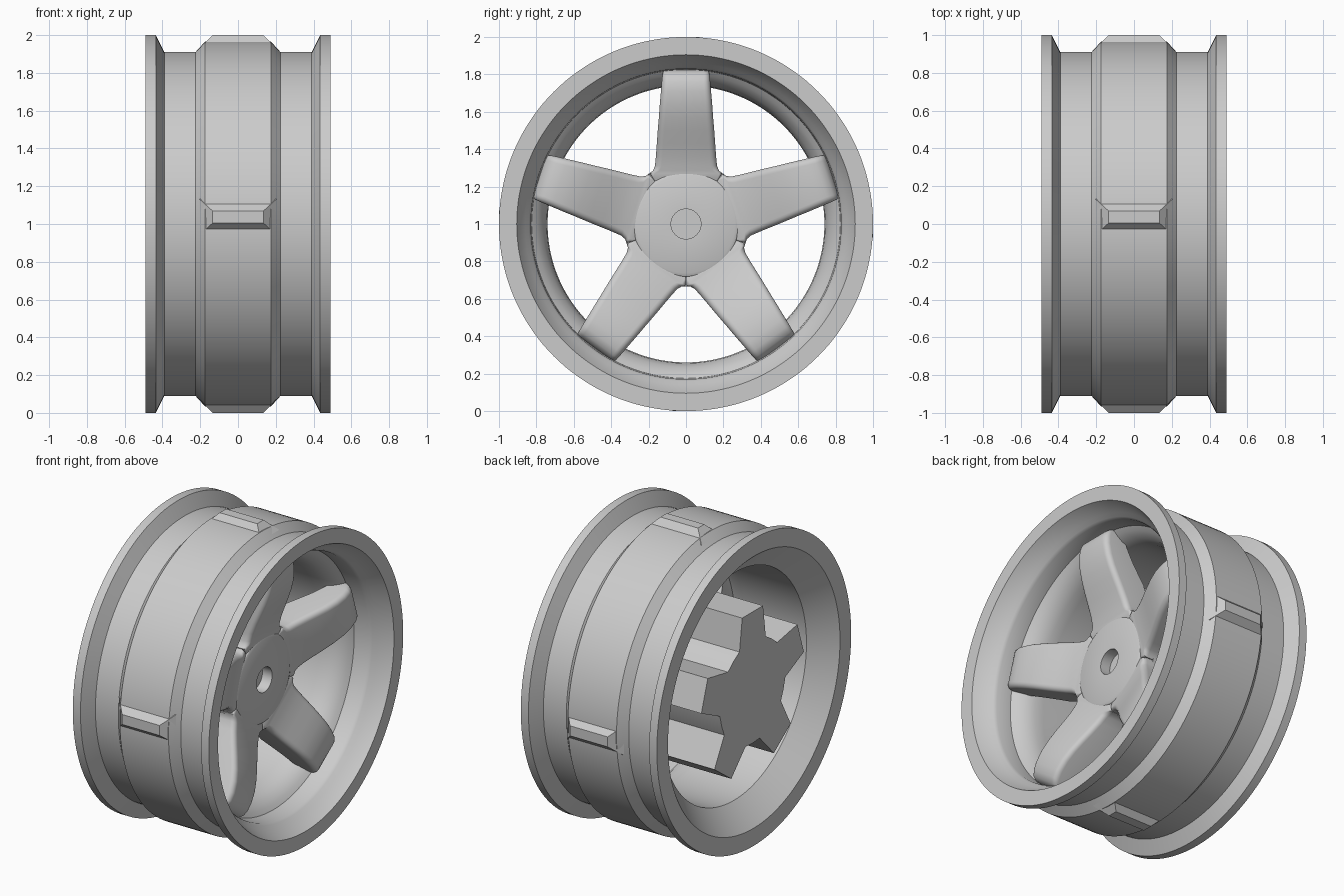
import bpy, bmesh, math
from mathutils import Vector

if "Cube" in bpy.data.objects:
    bpy.data.objects.remove(bpy.data.objects["Cube"], do_unlink=True)

grey = bpy.data.materials.new("light grey metal")
grey.use_nodes = True
colour = (0.6, 0.6, 0.6, 1)
grey.diffuse_color = colour
grey.node_tree.nodes["Principled BSDF"].inputs["Base Color"].default_value = colour


def place(x, out, side, angle):
    """Axle position, distance outwards and sideways offset at an angle about the axle."""
    c, s = math.cos(angle), math.sin(angle)
    return Vector((x, out * c - side * s, 1 + out * s + side * c))


def finish(bm, name, sharp=30):
    bmesh.ops.remove_doubles(bm, verts=bm.verts, dist=1e-5)
    bmesh.ops.recalc_face_normals(bm, faces=bm.faces)
    mesh = bpy.data.meshes.new(name)
    bm.to_mesh(mesh)
    bm.free()
    mesh.materials.append(grey)
    ob = bpy.data.objects.new(name, mesh)
    bpy.context.collection.objects.link(ob)
    bpy.ops.object.select_all(action='DESELECT')
    ob.select_set(True)
    bpy.context.view_layer.objects.active = ob
    bpy.ops.object.shade_smooth_by_angle(angle=math.radians(sharp))
    return ob


def loft(bm, sections, close_ends=True):
    """Join closed sections of equal length."""
    rings = [[bm.verts.new(p) for p in sec] for sec in sections]
    n = len(rings[0])
    for a, b in zip(rings, rings[1:]):
        for i in range(n):
            j = (i + 1) % n
            bm.faces.new((a[i], a[j], b[j], b[i]))
    if close_ends:
        bm.faces.new(rings[0])
        bm.faces.new(rings[-1])


def lathe(name, profile, steps=144):
    bm = bmesh.new()
    sections = [[place(x, r, 0, math.tau * k / steps) for x, r in profile]
                for k in range(steps + 1)]
    loft(bm, sections, close_ends=False)
    return finish(bm, name)


# Rim: outer barrel with flanges and raised band, then the inside
outer_half = [(0.225, 0.91), (0.39, 0.91), (0.435, 1.0), (0.49, 1.0)]
band = [(-0.175, 0.965), (0.175, 0.965)]
outer = [(-x, r) for x, r in reversed(outer_half)] + band + outer_half
inside = [(0.49, 0.905), (0.40, 0.86), (0.38, 0.84), (0.36, 0.83), (0.26, 0.825),
          (0.24, 0.80), (0.20, 0.765), (0.14, 0.745), (0.08, 0.74),
          (-0.35, 0.74), (-0.49, 0.885)]
lathe("rim", outer + inside)

# Four bars across the raised band, set slightly off centre
bm = bmesh.new()
for k in range(4):
    sections = []
    for r in (0.93, 1.0):
        grow = 1.0 - r
        hx, hw = 0.135 + grow, 0.0325 + grow * 0.9
        sections.append([place(sx * hx, r, sw * hw - 0.037, k * math.pi / 2)
                         for sx, sw in ((-1, -1), (1, -1), (1, 1), (-1, 1))])
    loft(bm, sections)
finish(bm, "band_bars")

# Hub face with a blind axle hole
lathe("hub_face", [(0.05, 0.0001), (0.10, 0.0001), (0.10, 0.08), (0.19, 0.08),
                   (0.19, 0.262), (0.183, 0.278), (0.165, 0.29), (0.05, 0.29)], 72)

spoke_angles = [math.pi / 2 + k * math.tau / 5 for k in range(5)]

# Star-shaped core behind the spokes
valley = math.pi / 5
star = []
for a in spoke_angles:
    for out, side in ((0.31, -0.135), (0.52, -0.107), (0.52, 0.107), (0.31, 0.135)):
        star.append((out, side, a))
    star.append((0.335, 0, a + valley))
bm = bmesh.new()
loft(bm, [[place(x, *p) for p in star] for x in (-0.48, 0.12)])
finish(bm, "star_core")

# Spoke stations: distance out, half width, front, back, edge rounding
stations = [
    (0.20, 0.145, 0.165, 0.04, 0.002),
    (0.245, 0.178, 0.182, 0.04, 0.01),
    (0.27, 0.194, 0.188, 0.04, 0.025),
    (0.285, 0.177, 0.193, 0.04, 0.035),
    (0.31, 0.166, 0.20, 0.04, 0.035),
    (0.36, 0.161, 0.215, 0.04, 0.035),
    (0.43, 0.156, 0.243, 0.04, 0.035),
    (0.50, 0.151, 0.273, 0.05, 0.035),
    (0.57, 0.145, 0.30, 0.09, 0.035),
    (0.64, 0.140, 0.32, 0.13, 0.035),
    (0.71, 0.134, 0.328, 0.16, 0.035),
    (0.76, 0.130, 0.325, 0.18, 0.035),
    (0.795, 0.126, 0.31, 0.19, 0.03),
    (0.815, 0.122, 0.285, 0.19, 0.03),
    (0.825, 0.116, 0.25, 0.19, 0.02),
]


def spoke_section(out, half, front, back, soft, angle):
    corner = []
    for i in range(6):
        t = i / 5 * math.pi / 2
        corner.append((half - soft + soft * math.cos(t), front - soft + soft * math.sin(t)))
    right = [(half, back)] + corner
    points = right + [(-w, x) for w, x in reversed(right)]
    return [place(x, out, w, angle) for w, x in points]


bm = bmesh.new()
for a in spoke_angles:
    loft(bm, [spoke_section(*st, a) for st in stations])
finish(bm, "spokes", 50)
